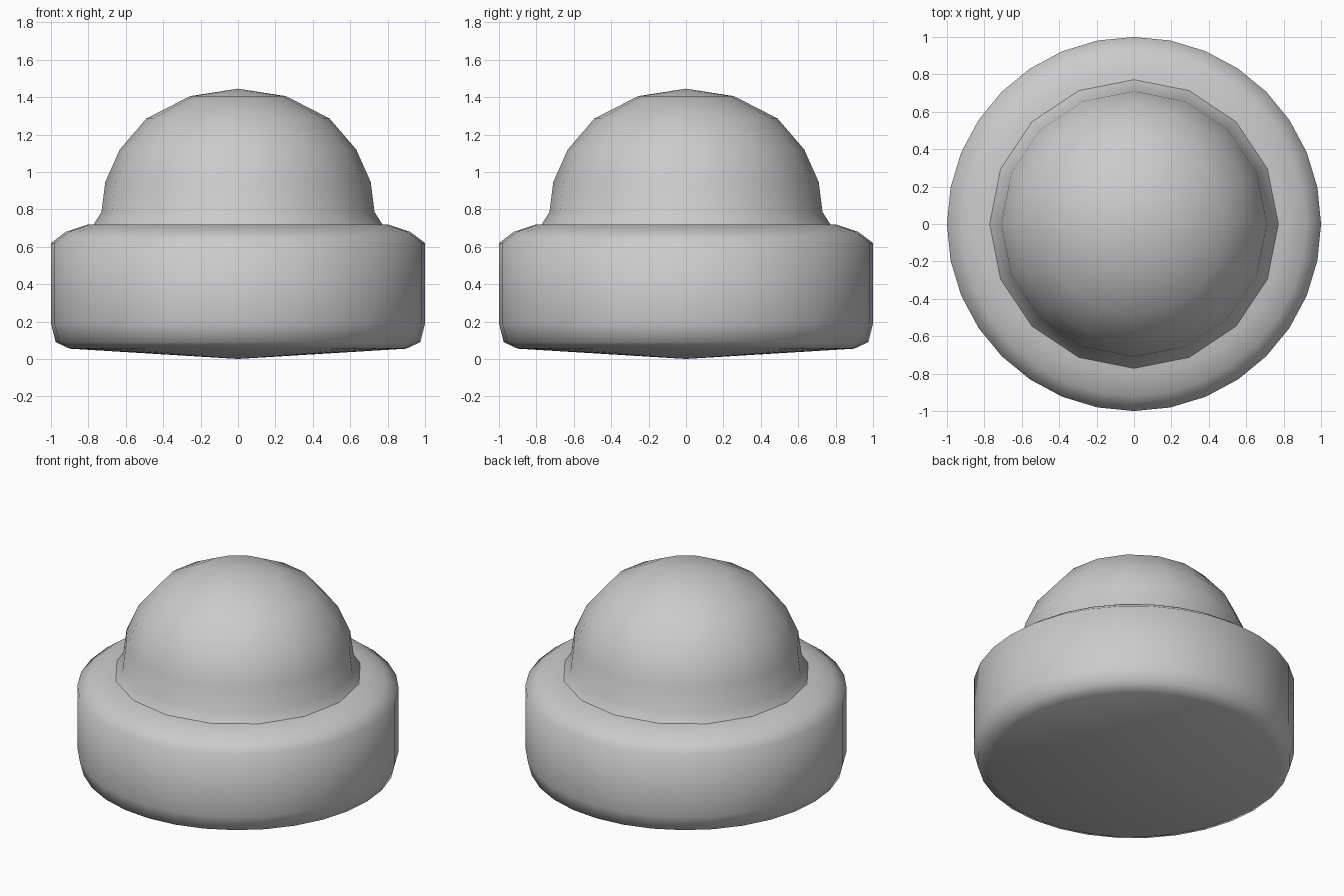
import bpy
import math

cube = bpy.data.objects.get("Cube")
if cube:
    bpy.data.objects.remove(cube, do_unlink=True)

grey = bpy.data.materials.new("light_grey")
grey.use_nodes = True
colour = (0.6, 0.6, 0.6, 1)
grey.diffuse_color = colour
grey.node_tree.nodes["Principled BSDF"].inputs["Base Color"].default_value = colour


def lathe(name, profile, sides):
    """Spin (radius, height) points, bottom to top, round the z axis."""
    verts, faces, rings = [], [], []
    for r, z in profile:
        start = len(verts)
        count = sides if r else 1
        for i in range(count):
            a = math.tau * i / sides
            verts.append((r * math.cos(a), r * math.sin(a), z))
        rings.append([start + i % count for i in range(sides)])
    for low, high in zip(rings, rings[1:]):
        for i in range(sides):
            j = (i + 1) % sides
            # A pole repeats its index, so the quad becomes a triangle
            faces.append(list(dict.fromkeys((low[i], low[j], high[j], high[i]))))
    mesh = bpy.data.meshes.new(name)
    mesh.from_pydata(verts, [], faces)
    mesh.materials.append(grey)
    mesh.shade_smooth()
    obj = bpy.data.objects.new(name, mesh)
    bpy.context.collection.objects.link(obj)
    return obj


# Wide rounded base with a shallow conical underside
lathe("base", [(0, 0), (0.9, 0.055), (0.975, 0.09), (1, 0.19), (1, 0.62),
               (0.92, 0.68), (0.8, 0.72), (0, 0.72)], 32)

# Dome with a flared foot
lathe("dome", [(0.775, 0.715), (0.73, 0.785), (0.71, 0.945), (0.632, 1.12),
               (0.49, 1.285), (0.257, 1.405), (0, 1.445)], 16)
